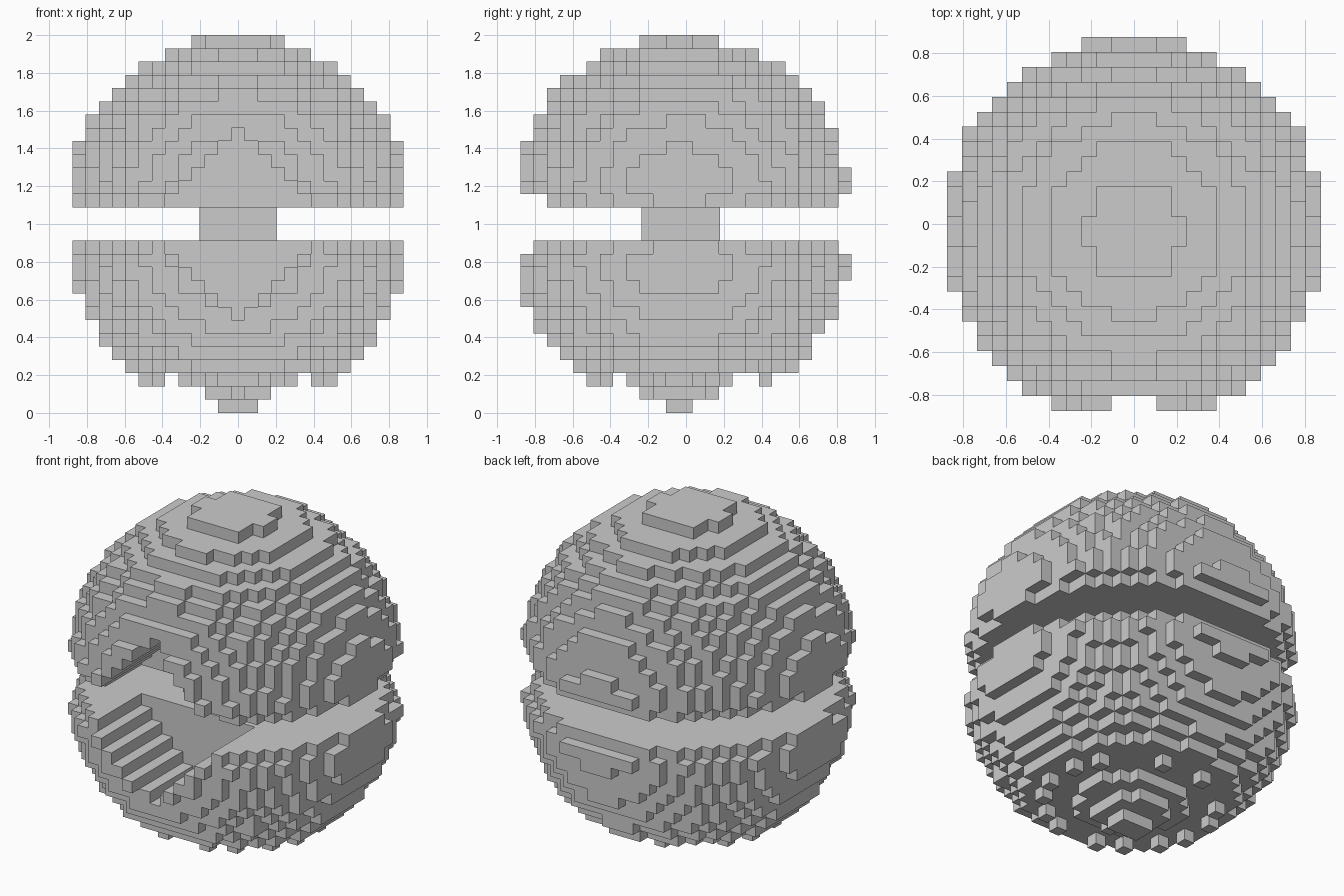
import bpy
import bmesh
from mathutils import Vector

cube = bpy.data.objects.get("Cube")
if cube:
    bpy.data.objects.remove(cube, do_unlink=True)

V = 2 / 28.5          # block size
LAYERS = 13           # layers in each half
REACH = 12            # blocks from the middle to the side
RADIUS_SQ = 163.23    # ball radius squared, in blocks
Y_MID = -0.4          # ball centre in y, in blocks

grey = bpy.data.materials.new("light_grey")
grey.use_nodes = True
grey.diffuse_color = (0.6, 0.6, 0.6, 1)
grey.node_tree.nodes["Principled BSDF"].inputs["Base Color"].default_value = (0.6, 0.6, 0.6, 1)


def half_cells(first, start, tail):
    """Blocks of one half, counted outward from the split."""
    cells = set()
    for k in range(LAYERS):
        r_sq = RADIUS_SQ - (start + k) ** 2
        if k == 0:
            r_sq = first              # slightly rounded rim
        elif k == 1:
            r_sq = 163
        r_sq = tail.get(k, r_sq)
        for i in range(-REACH, REACH + 1):
            for j in range(-REACH, REACH + 1):
                in_notch = j <= -6 and abs(i) <= 5 - k
                if i * i + (j - Y_MID) ** 2 <= r_sq and not in_notch:
                    cells.add((i, j, k))
    return cells


def add_object(name, bm):
    mesh = bpy.data.meshes.new(name)
    bm.to_mesh(mesh)
    bm.free()
    mesh.materials.append(grey)
    obj = bpy.data.objects.new(name, mesh)
    bpy.context.collection.objects.link(obj)
    return obj


def block_object(name, cells, base, direction):
    """Outer skin of a set of blocks, stacked up or down from base."""
    cells = {(i, j, k * direction) for i, j, k in cells}
    bm = bmesh.new()
    for cell in cells:
        mid = Vector((cell[0], cell[1], cell[2] + base + direction / 2))
        for axis in range(3):
            for sign in (-1, 1):
                near = list(cell)
                near[axis] += sign
                if tuple(near) in cells:
                    continue
                corners = []
                for a, b in ((-1, -1), (1, -1), (1, 1), (-1, 1)):
                    p = mid.copy()
                    p[axis] += sign / 2
                    p[(axis + 1) % 3] += a / 2
                    p[(axis + 2) % 3] += b / 2
                    corners.append(bm.verts.new(p * V))
                bm.faces.new(corners if sign > 0 else corners[::-1])
    bmesh.ops.remove_doubles(bm, verts=bm.verts[:], dist=V / 100)
    return add_object(name, bm)


# Upper half
block_object("upper_half", half_cells(147, 0.34, {}), LAYERS + 2.5, 1)

# Lower half, with a stepped tip and small studs beneath
lower = half_cells(150, 0.5, {10: 18, 11: 7, 12: 1.6})
for i, j in ((7, -2), (7, 1), (6, -4), (6, 3), (4, -6), (2, -7), (2, 6)):
    lower |= {(i, j, 10), (-i, j, 10)}
block_object("lower_half", lower, LAYERS, -1)

# Post joining the halves
bm = bmesh.new()
bmesh.ops.create_cube(bm, size=1)
post = add_object("centre_post", bm)
post.scale = (0.41, 0.415, 2.5 * V)
post.location = (0, Y_MID * V, (LAYERS + 1.25) * V)
